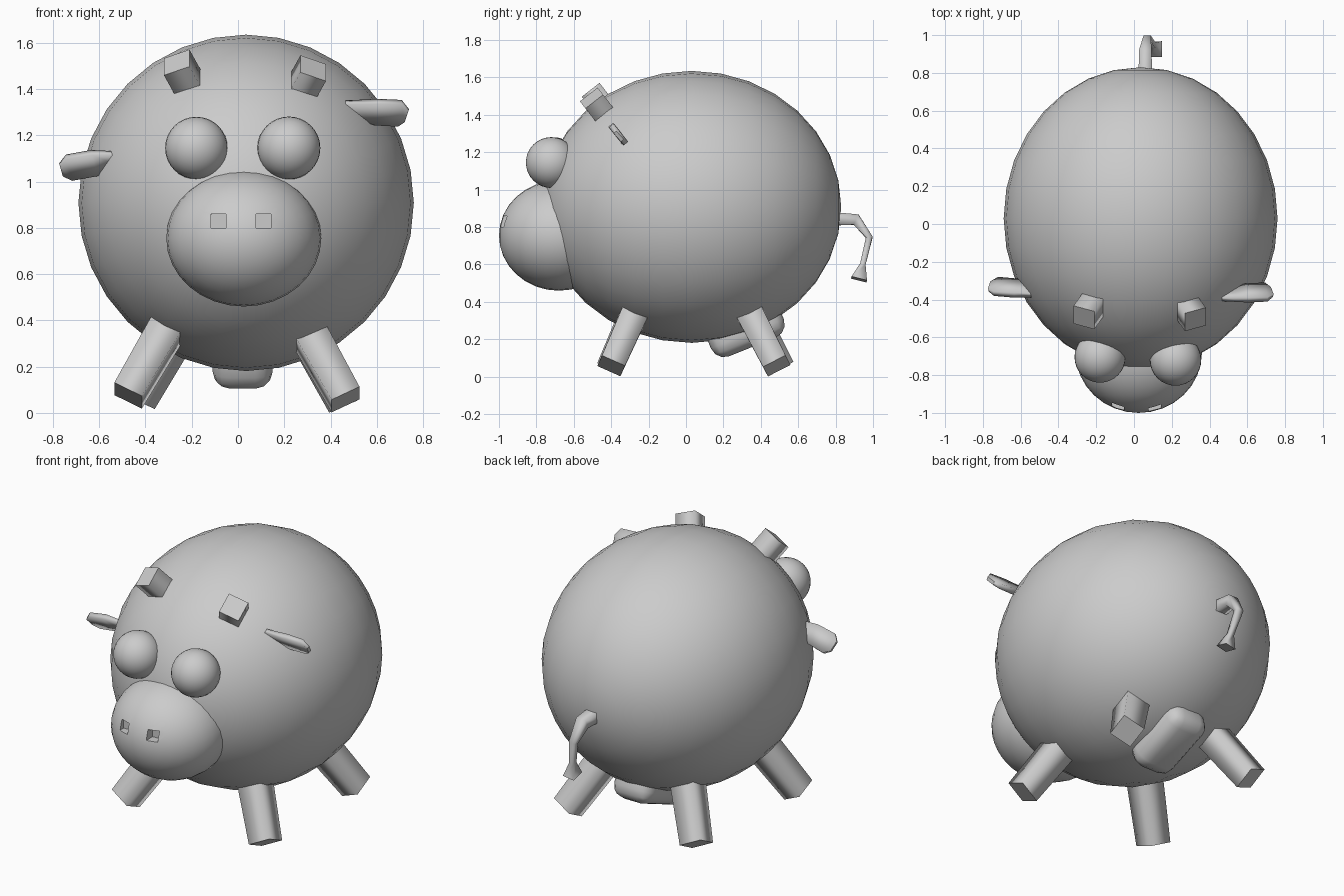
import bpy, bmesh, math
from mathutils import Vector, Matrix

if "Cube" in bpy.data.objects:
    bpy.data.objects.remove(bpy.data.objects["Cube"])


def finish(name, bm, smooth=True):
    bmesh.ops.recalc_face_normals(bm, faces=bm.faces)
    me = bpy.data.meshes.new(name)
    bm.to_mesh(me)
    bm.free()
    ob = bpy.data.objects.new(name, me)
    bpy.context.collection.objects.link(ob)
    return ob


def ellipsoid(name, centre, radii, seg=32, rings=16):
    bm = bmesh.new()
    bmesh.ops.create_uvsphere(bm, u_segments=seg, v_segments=rings, radius=1)
    # poles point front and back
    bmesh.ops.rotate(bm, verts=bm.verts, matrix=Matrix.Rotation(math.pi / 2, 3, 'X'))
    bmesh.ops.scale(bm, verts=bm.verts, vec=radii)
    bmesh.ops.translate(bm, verts=bm.verts, vec=centre)
    for f in bm.faces:
        f.smooth = True
    return finish(name, bm)


def box(name, centre, size, tilt=0.0):
    bm = bmesh.new()
    bmesh.ops.create_cube(bm, size=1)
    bmesh.ops.scale(bm, verts=bm.verts, vec=size)
    bmesh.ops.rotate(bm, verts=bm.verts, matrix=Matrix.Rotation(tilt, 3, 'X'))
    bmesh.ops.translate(bm, verts=bm.verts, vec=centre)
    return finish(name, bm)


def sweep(name, path, sizes, ref=(1, 0, 0)):
    """Rectangular section (width along ref, height) carried along a path."""
    pts = [Vector(p) for p in path]
    bm = bmesh.new()
    rings = []
    for i, (p, (w, h)) in enumerate(zip(pts, sizes)):
        d = (pts[min(i + 1, len(pts) - 1)] - pts[max(i - 1, 0)]).normalized()
        u = Vector(ref)
        u = (u - u.dot(d) * d).normalized()
        v = d.cross(u)
        rings.append([bm.verts.new(p + u * a * w / 2 + v * b * h / 2)
                      for a, b in ((-1, -1), (1, -1), (1, 1), (-1, 1))])
    for r, s in zip(rings, rings[1:]):
        for k in range(4):
            f = bm.faces.new((r[k], r[(k + 1) % 4], s[(k + 1) % 4], s[k]))
            f.smooth = True
    for cap in (rings[0], rings[-1]):
        f = bm.faces.new(cap)
        for e in f.edges:
            e.smooth = False
    return finish(name, bm)


# Body, snout and eyes
ellipsoid("body", (0.035, 0.03, 0.908), (0.725, 0.80, 0.727))
snout = ellipsoid("snout", (0.025, -0.68, 0.755), (0.335, 0.32, 0.295))
ellipsoid("eye_left", (-0.18, -0.705, 1.145), (0.135, 0.135, 0.135))
ellipsoid("eye_right", (0.22, -0.72, 1.145), (0.136, 0.136, 0.136))

# Nostrils cut into the snout
for i, x in enumerate((-0.085, 0.11)):
    cutter = box(f"nostril_cutter_{i}", (x, -0.98, 0.83), (0.065, 0.10, 0.06))
    cutter.hide_render = True
    cutter.hide_viewport = True
    mod = snout.modifiers.new("nostril", 'BOOLEAN')
    mod.operation = 'DIFFERENCE'
    mod.solver = 'EXACT'
    mod.object = cutter

# Splayed legs
legs = {
    "front_leg_right": ((0.25, -0.23, 0.44), (0.465, -0.40, 0.058)),
    "front_leg_left": ((-0.25, -0.23, 0.46), (-0.475, -0.40, 0.075)),
    "back_leg_right": ((0.25, 0.29, 0.44), (0.455, 0.485, 0.058)),
    "back_leg_left": ((-0.20, 0.30, 0.46), (-0.42, 0.50, 0.075)),
}
for name, path in legs.items():
    sweep(name, path, [(0.15, 0.15), (0.135, 0.135)])

# Square horns on the brow
for name, tip, sx in (("horn_left", (-0.265, -0.495, 1.515), -1),
                      ("horn_right", (0.325, -0.505, 1.49), 1)):
    tip = Vector(tip)
    d = Vector((0.40 * sx, -0.56, 0.72)).normalized()
    sweep(name, [tip - d * 0.22, tip], [(0.12, 0.12), (0.12, 0.12)])

# Thin ears, the two at different heights
ear = [(0.06, 0.025), (0.12, 0.035), (0.125, 0.03), (0.06, 0.02)]
sweep("ear_right", [(0.46, -0.38, 1.32), (0.60, -0.365, 1.30),
                    (0.70, -0.36, 1.295), (0.73, -0.36, 1.285)], ear, (0, 0.62, -0.78))
sweep("ear_left", [(-0.52, -0.36, 1.10), (-0.62, -0.34, 1.08),
                   (-0.73, -0.33, 1.06), (-0.765, -0.33, 1.05)], ear, (0, 0.62, -0.78))

# Tail with a flared tip
sweep("tail", [(0.06, 0.76, 0.845), (0.06, 0.91, 0.84), (0.07, 0.98, 0.745),
               (0.10, 0.945, 0.60), (0.115, 0.925, 0.52)],
      [(0.075, 0.075), (0.065, 0.06), (0.04, 0.035), (0.03, 0.03), (0.07, 0.085)])

# Rounded belly plug
plug = box("belly_plug", (0.02, 0.315, 0.262), (0.26, 0.42, 0.22), math.radians(22))
bev = plug.modifiers.new("round", 'BEVEL')
bev.width = 0.075
bev.segments = 3
for f in plug.data.polygons:
    f.use_smooth = True
